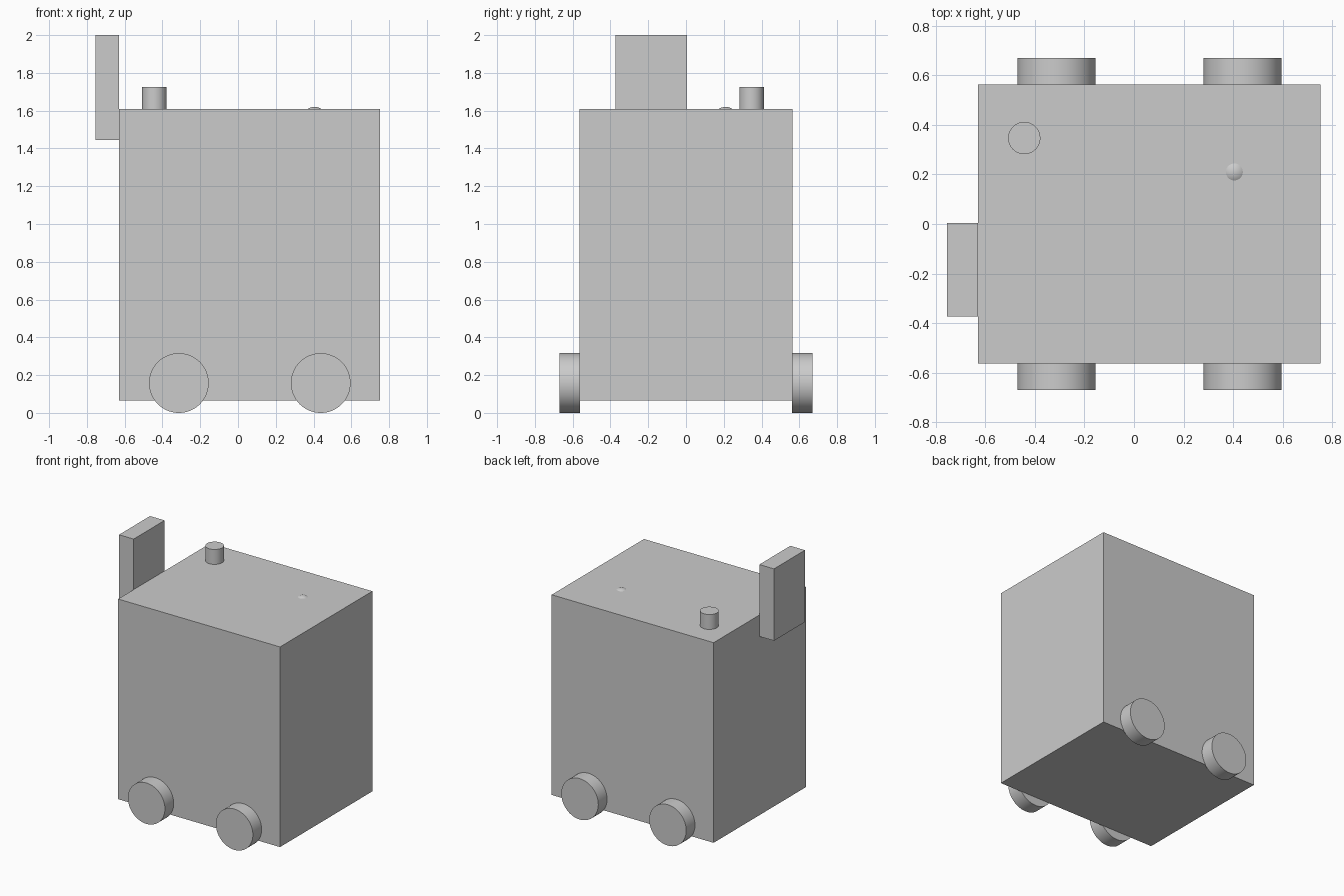
import bpy
from math import pi

default = bpy.data.objects.get("Cube")
if default:
    bpy.data.objects.remove(default, do_unlink=True)

grey = bpy.data.materials.new("light_grey")
grey.use_nodes = True
colour = (0.6, 0.6, 0.6, 1)
grey.diffuse_color = colour
grey.node_tree.nodes["Principled BSDF"].inputs["Base Color"].default_value = colour


def finish(name, smooth=False):
    obj = bpy.context.object
    obj.name = name
    obj.data.materials.append(grey)
    bpy.ops.object.transform_apply(location=False, rotation=True, scale=True)
    if smooth:
        bpy.ops.object.shade_smooth_by_angle()
    return obj


def box(name, low, high):
    centre = [(a + b) / 2 for a, b in zip(low, high)]
    bpy.ops.mesh.primitive_cube_add(size=1, location=centre)
    bpy.context.object.scale = [b - a for a, b in zip(low, high)]
    return finish(name)


def cylinder(name, radius, depth, centre, tilt=0):
    bpy.ops.mesh.primitive_cylinder_add(vertices=64, radius=radius, depth=depth,
                                        location=centre, rotation=(tilt, 0, 0))
    return finish(name, smooth=True)


# Main body and the upright plate on its right side
box("body", (-0.63, -0.563, 0.065), (0.753, 0.563, 1.61))
box("side_plate", (-0.755, -0.373, 1.445), (-0.63, 0.005, 2.0))

# Short post on the roof
cylinder("roof_post", 0.065, 0.125, (-0.443, 0.347, 1.6625))

# Small rounded button barely rising from the roof
bpy.ops.mesh.primitive_uv_sphere_add(segments=32, ring_count=16, radius=0.065,
                                     location=(0.405, 0.21, 1.555))
finish("roof_button", smooth=True)

# Four wheels
for side, y in (("front", -0.615), ("back", 0.615)):
    for hand, x in (("right", -0.313), ("left", 0.438)):
        cylinder(f"{side}_{hand}_wheel", 0.158, 0.11, (x, y, 0.158), tilt=pi / 2)
